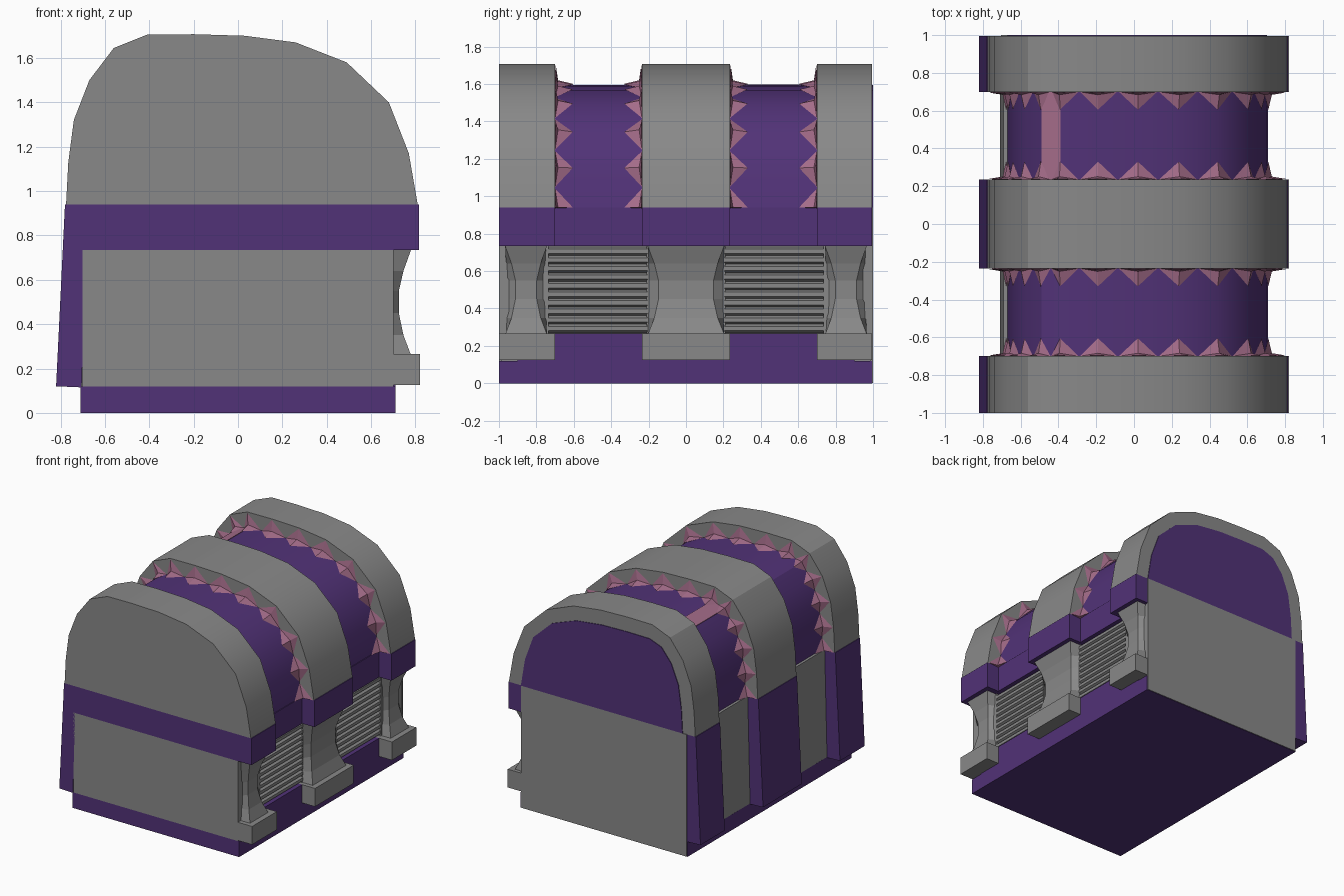
import bpy, bmesh, math
from mathutils import Vector

if "Cube" in bpy.data.objects:
    bpy.data.objects.remove(bpy.data.objects["Cube"])


def material(name, rgb):
    m = bpy.data.materials.new(name)
    m.diffuse_color = (*rgb, 1)
    m.use_nodes = True
    m.node_tree.nodes["Principled BSDF"].inputs["Base Color"].default_value = m.diffuse_color
    return m


GREY = material("stone grey", (0.25, 0.25, 0.25))
PURPLE = material("deep purple", (0.083, 0.032, 0.185))
PINK = material("dusty pink", (0.37, 0.15, 0.25))


def finish(name, bm, mat, smooth=False):
    bmesh.ops.recalc_face_normals(bm, faces=bm.faces)
    me = bpy.data.meshes.new(name)
    bm.to_mesh(me)
    bm.free()
    me.materials.append(mat)
    ob = bpy.data.objects.new(name, me)
    bpy.context.collection.objects.link(ob)
    if smooth:
        bpy.ops.object.select_all(action='DESELECT')
        ob.select_set(True)
        bpy.context.view_layer.objects.active = ob
        bpy.ops.object.shade_smooth_by_angle(angle=math.radians(30))
    return ob


def loft(bm, rings):
    """Join equal rings of points and cap both ends."""
    vs = [[bm.verts.new(p) for p in r] for r in rings]
    n = len(vs[0])
    for a, b in zip(vs, vs[1:]):
        for i in range(n):
            j = (i + 1) % n
            bm.faces.new((a[i], a[j], b[j], b[i]))
    bm.faces.new(vs[0])
    bm.faces.new(vs[-1])


def prism(name, pts, y0, y1, mat, smooth=False):
    bm = bmesh.new()
    loft(bm, [[(x, y, z) for x, z in pts] for y in (y0, y1)])
    return finish(name, bm, mat, smooth)


def box(name, x0, x1, y0, y1, z0, z1, mat):
    return prism(name, [(x0, z0), (x1, z0), (x1, z1), (x0, z1)], y0, y1, mat)


# Lid profiles: raised bands and the recessed core, right to left
OUTER = [(0.81, 0.94), (0.77, 1.17), (0.68, 1.40), (0.49, 1.58), (0.26, 1.67),
         (0.03, 1.70), (-0.20, 1.707), (-0.41, 1.705), (-0.56, 1.645),
         (-0.67, 1.50), (-0.74, 1.32), (-0.765, 1.13), (-0.775, 0.94)]
INNER = [(0.705, 0.94), (0.67, 1.15), (0.60, 1.34), (0.44, 1.49), (0.235, 1.565),
         (0.02, 1.59), (-0.19, 1.595), (-0.39, 1.593), (-0.49, 1.555),
         (-0.575, 1.45), (-0.635, 1.30), (-0.66, 1.12), (-0.67, 0.94)]

BANDS = [("front", -1.0, -0.70), ("middle", -0.235, 0.235), ("back", 0.70, 0.995)]

# Lid core, its end shows on the back, plus one pink facet
prism("lid_core", INNER, -0.99, 1.0, PURPLE, True)
(xa, za), (xb, zb) = INNER[7], INNER[8]
prism("pink_lid_strip", [(xa, za), (xa, za + 0.004), (xb, zb + 0.004), (xb, zb)],
      0.235, 0.70, PINK)

# Main body, end plates and plinth
prism("body", [(-0.71, 0.11), (0.67, 0.11), (0.67, 0.94), (-0.69, 0.94)], -0.99, 0.99, GREY)
box("front_plate", -0.70, 0.70, -1.0, -0.985, 0.12, 0.735, GREY)
box("back_plate", -0.705, 0.705, 0.985, 1.0, 0.002, 0.94, GREY)
box("plinth", -0.71, 0.71, -1.0, 0.995, 0.0, 0.12, PURPLE)
box("lower_rail", 0.6, 0.71, -0.9, 0.9, 0.12, 0.265, PURPLE)
box("upper_rail", 0.6, 0.71, -0.9, 0.9, 0.735, 0.94, PURPLE)


# Hourglass pillar with chamfered corners
def pillar(name, yc, half, waist):
    bm = bmesh.new()
    rings = []
    for z, t in ((0.26, 0), (0.35, 0.62), (0.45, 1), (0.55, 1), (0.64, 0.62), (0.735, 0)):
        front = 0.78 - 0.055 * t
        h = half - 0.008 * t
        w = half - (half - waist) * t
        rings.append([(0.62, yc - h, z), (0.69, yc - h, z), (front, yc - w, z),
                      (front, yc + w, z), (0.69, yc + h, z), (0.62, yc + h, z)])
    loft(bm, rings)
    finish(name, bm, GREY)


# Everything that repeats per band
for name, y0, y1 in BANDS:
    prism(name + "_lid_band", OUTER, y0, y1, GREY, True)
    prism(name + "_rim_block", [(-0.79, 0.735), (0.815, 0.735), (0.815, 0.94), (-0.78, 0.94)],
          y0, y1, PURPLE)
    prism(name + "_rear_strap", [(-0.82, 0.12), (-0.705, 0.115), (-0.685, 0.735), (-0.79, 0.735)],
          y0, y1, PURPLE)
    box(name + "_foot", 0.6, 0.82, y0, y1, 0.125, 0.265, GREY)
    if name == "middle":
        pillar("middle_pillar", 0, 0.205, 0.147)
        box("middle_pillar_back", 0.6, 0.69, -0.21, 0.21, 0.26, 0.735, GREY)
    else:
        s = -1 if name == "front" else 1
        pillar(name + "_pillar", s * 0.855, 0.112, 0.057)
        e = sorted((s * 0.995, s * 0.735))
        box(name + "_pillar_back", 0.6, 0.70, e[0], e[1], 0.26, 0.735, GREY)

# Slatted panels between the pillars
for i, s in enumerate((-1, 1)):
    n, z0, z1 = 10, 0.27, 0.728
    step = (z1 - z0) / n
    pts = [(0.65, z0)]
    for k in range(n):
        z = z0 + k * step
        pts += [(0.675, z), (0.697, z + step * 0.25), (0.697, z + step * 0.75)]
    pts += [(0.675, z1), (0.65, z1)]
    e = sorted((s * 0.205, s * 0.735))
    prism("slatted_panel_%d" % (i + 1), pts, e[0], e[1], GREY)


# Row of folded teeth along one band edge, d is the direction into the recess
def teeth(name, y, d):
    bm = bmesh.new()
    P = [Vector((x, 0, z)) for x, z in INNER]
    Q = [Vector((x, 0, z)) for x, z in OUTER]
    n = len(P)
    for i in range(n):
        p = P[i]
        out = (Q[i] - p).normalized()
        a = p.lerp(P[i - 1], 0.48) if i > 0 else p + Vector((0, 0, -0.005))
        b = p.lerp(P[i + 1], 0.48) if i < n - 1 else p + Vector((0, 0, -0.005))

        def at(v, dy, up):
            return bm.verts.new(v + out * up + Vector((0, y + d * dy, 0)))
        A, B = at(a, 0, 0), at(b, 0, 0)
        C = at(p, 0.004, (Q[i] - p).length * 0.95)
        D = at(p, 0.095, 0.006)
        E = at(p, 0.016, 0.025)
        K = at(p, -0.01, -0.02)
        for x, w in ((A, C), (C, B), (B, D), (D, A)):
            bm.faces.new((x, w, E))
            bm.faces.new((w, x, K))
    finish(name, bm, PINK)


for i, (y, d) in enumerate(((-0.70, 1), (-0.235, -1), (0.235, 1), (0.70, -1))):
    teeth("teeth_row_%d" % (i + 1), y, d)
